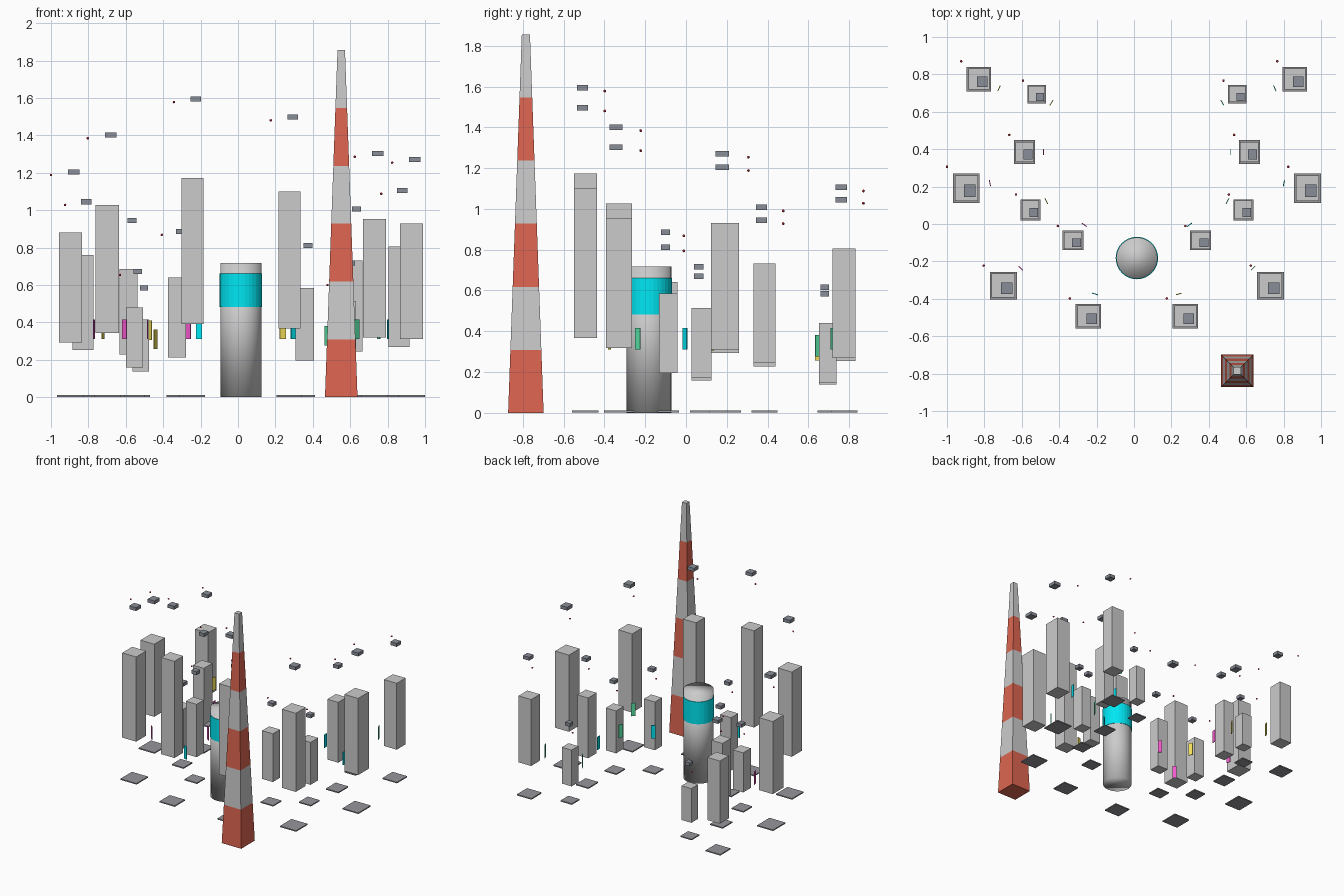
import bpy, bmesh, math
from mathutils import Matrix, Vector

if "Cube" in bpy.data.objects:
    bpy.data.objects.remove(bpy.data.objects["Cube"])

CX = 0.0155          # mirror line of the skyline
FOCUS_Y = 0.385      # point all signs face


def material(name, rgb):
    m = bpy.data.materials.new(name)
    m.diffuse_color = (*rgb, 1)
    m.use_nodes = True
    m.node_tree.nodes["Principled BSDF"].inputs["Base Color"].default_value = m.diffuse_color
    return m


RED = material("red_paint", (0.72, 0.13, 0.08))
WHITE = material("white_paint", (0.85, 0.85, 0.85))
DARK = material("dark_grey", (0.25, 0.27, 0.31))
PAVING = material("paving", (0.3, 0.3, 0.33))
BEACON = material("beacon_red", (0.9, 0.05, 0.08))
CYAN = material("cyan_glow", (0.0, 0.8, 0.9))
SIGNS = {
    "cyan": CYAN,
    "pink": material("pink_glow", (0.9, 0.1, 0.6)),
    "yellow": material("yellow_glow", (0.9, 0.75, 0.1)),
    "green": material("green_glow", (0.1, 0.8, 0.4)),
}


def finish(name, bm, mats=(), smooth=False):
    me = bpy.data.meshes.new(name)
    for f in bm.faces:
        f.smooth = smooth
    bm.to_mesh(me)
    bm.free()
    for m in mats:
        if m:
            me.materials.append(m)
    ob = bpy.data.objects.new(name, me)
    bpy.context.collection.objects.link(ob)
    return ob


def box(name, centre, size, mat=None, angle=0.0):
    bm = bmesh.new()
    bmesh.ops.create_cube(bm, size=1, matrix=Matrix.Translation(centre)
                          @ Matrix.Rotation(angle, 4, 'Z') @ Matrix.Diagonal((*size, 1)))
    return finish(name, bm, [mat])


def cylinder(name, x, y, z0, z1, r, mat=None, smooth=False):
    bm = bmesh.new()
    bmesh.ops.create_cone(bm, cap_ends=True, segments=32, radius1=r, radius2=r, depth=z1 - z0,
                          matrix=Matrix.Translation((x, y, (z0 + z1) / 2)))
    return finish(name, bm, [mat], smooth)


def tower(label, x, y, w, d, h, colour):
    # ground plate, floating block, roof unit, beacon and glowing sign
    box(f"plate_{label}", (x, y, 0.006), (w * 1.155, d * 1.155, 0.009), PAVING)
    box(f"tower_{label}", (x, y, h), (w, d, h))
    box(f"roof_unit_{label}", (x + 0.018, y - 0.014, 2 * h + 0.031), (w * 0.49, d * 0.49, 0.027), DARK)
    bm = bmesh.new()
    bmesh.ops.create_icosphere(bm, subdivisions=2, radius=0.0068, matrix=Matrix.Translation(
        (x - 0.84 * w, y + 0.84 * d, 2 * h + 0.014)))
    finish(f"beacon_{label}", bm, [BEACON])
    facing = Vector((CX - x, FOCUS_Y - y)).normalized()
    p = Vector((x, y)) + facing * w * 1.05
    box(f"sign_{label}", (p.x, p.y, min(0.3625, 1.12 * h)), (0.005, 0.033, 0.105),
        SIGNS[colour], math.atan2(facing.y, facing.x))


# mirrored skyline: x offset, y, width, depth, left/right heights and sign colours
ROWS = [
    (0.845, 0.775, 0.113, 0.113, 0.507, 0.537, "yellow", "green"),
    (0.536, 0.694, 0.087, 0.086, 0.277, 0.293, "yellow", "green"),
    (0.601, 0.385, 0.097, 0.109, 0.457, 0.488, "pink", "cyan"),
    (0.912, 0.191, 0.123, 0.137, 0.587, 0.620, "pink", "cyan"),
    (0.569, 0.076, 0.092, 0.097, 0.320, 0.343, "yellow", "green"),
    (0.341, -0.087, 0.097, 0.091, 0.427, 0.390, "pink", "cyan"),
    (0.714, -0.329, 0.125, 0.127, 0.685, 0.636, "pink", "green"),
    (0.259, -0.493, 0.118, 0.113, 0.782, 0.733, "cyan", "yellow"),
]
for i, (dx, y, w, d, hl, hr, cl, cr) in enumerate(ROWS, 1):
    tower(f"left_{i}", CX - dx, y, w, d, hl, cl)
    tower(f"right_{i}", CX + dx, y, w, d, hr, cr)

# central round core with a glowing band
cylinder("core", CX, -0.182, 0, 0.717, 0.11, smooth=True)
cylinder("core_band", CX, -0.182, 0.482, 0.662, 0.1135, CYAN)

# striped tapering square mast
bm = bmesh.new()
rings = []
for k in range(7):
    t = k / 6
    s = 0.087 + (0.02 - 0.087) * t
    rings.append([bm.verts.new((0.552 + a * s, -0.785 + b * s, 1.855 * t))
                  for a, b in ((-1, -1), (1, -1), (1, 1), (-1, 1))])
for k in range(6):
    for j in range(4):
        n = (j + 1) % 4
        f = bm.faces.new((rings[k][j], rings[k][n], rings[k + 1][n], rings[k + 1][j]))
        f.material_index = k % 2
bm.faces.new(rings[0][::-1])
bm.faces.new(rings[6]).material_index = 1
finish("striped_mast", bm, [RED, WHITE])
